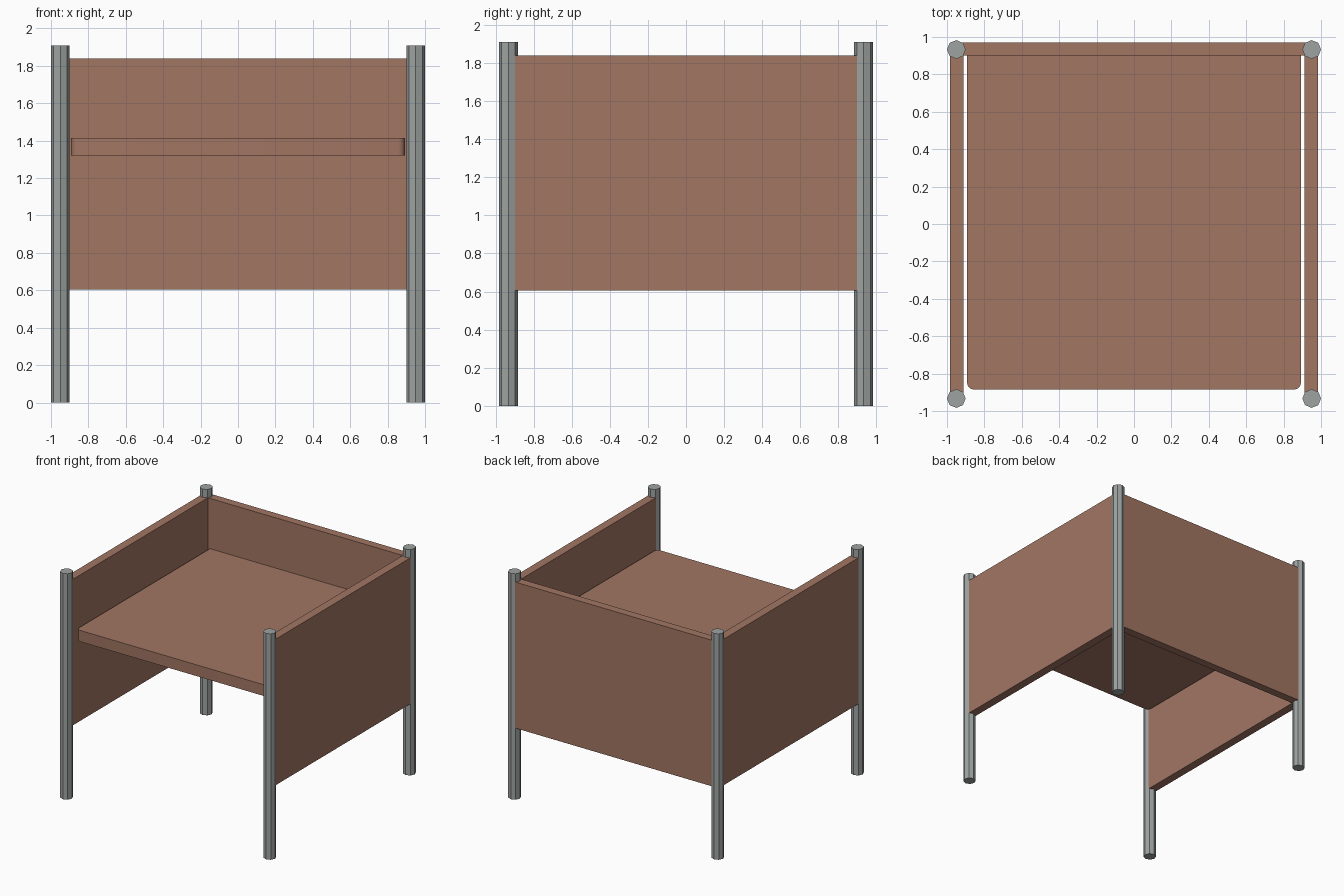
import bpy, bmesh
from mathutils import Matrix, Vector

cube = bpy.data.objects.get("Cube")
if cube:
    bpy.data.objects.remove(cube, do_unlink=True)


def material(name, colour):
    mat = bpy.data.materials.new(name)
    mat.use_nodes = True
    mat.diffuse_color = colour
    node = next(n for n in mat.node_tree.nodes if n.type == 'BSDF_PRINCIPLED')
    node.inputs["Base Color"].default_value = colour
    return mat


brown = material("brown_panel", (0.36, 0.18, 0.125, 1))
grey = material("grey_metal", (0.34, 0.37, 0.36, 1))


def finish(name, bm, mat):
    bmesh.ops.recalc_face_normals(bm, faces=bm.faces)
    mesh = bpy.data.meshes.new(name)
    bm.to_mesh(mesh)
    bm.free()
    mesh.materials.append(mat)
    obj = bpy.data.objects.new(name, mesh)
    bpy.context.collection.objects.link(obj)
    return obj


def box_mesh(low, high):
    low, high = Vector(low), Vector(high)
    bm = bmesh.new()
    bmesh.ops.create_cube(bm, size=1, matrix=Matrix.Translation((low + high) / 2)
                          @ Matrix.Diagonal((high - low).to_4d()))
    return bm


POST_X, POST_Y, HEIGHT = 0.95, 0.933, 1.91
PANEL_BOTTOM, PANEL_TOP = 0.605, 1.84

# Four octagonal corner posts
for side, sx in (("left", 1), ("right", -1)):
    for end, sy in (("front", -1), ("back", 1)):
        bm = bmesh.new()
        bmesh.ops.create_cone(
            bm, cap_ends=True, segments=8, radius1=0.05, radius2=0.05, depth=HEIGHT,
            matrix=Matrix.Translation((sx * POST_X, sy * POST_Y, HEIGHT / 2)))
        finish(f"{end}_{side}_post", bm, grey)

    # Side panel running between the post centres
    inner, outer = sorted((sx * 0.912, sx * 0.984))
    finish(f"{side}_panel", box_mesh((inner, -POST_Y, PANEL_BOTTOM),
                                     (outer, POST_Y, PANEL_TOP)), brown)

# Back panel
finish("back_panel", box_mesh((-POST_X, 0.9, PANEL_BOTTOM),
                              (POST_X, 0.97, PANEL_TOP)), brown)

# Seat board with rounded front corners
bm = box_mesh((-0.892, -0.885, 1.32), (0.892, 0.91, 1.415))
corners = [e for e in bm.edges
           if all(v.co.y < 0 for v in e.verts) and e.verts[0].co.x == e.verts[1].co.x]
bmesh.ops.bevel(bm, geom=corners, offset=0.035, segments=4, profile=0.5,
                affect='EDGES')
seat = finish("seat", bm, brown)
bpy.context.view_layer.objects.active = seat
seat.select_set(True)
bpy.ops.object.shade_smooth_by_angle()
